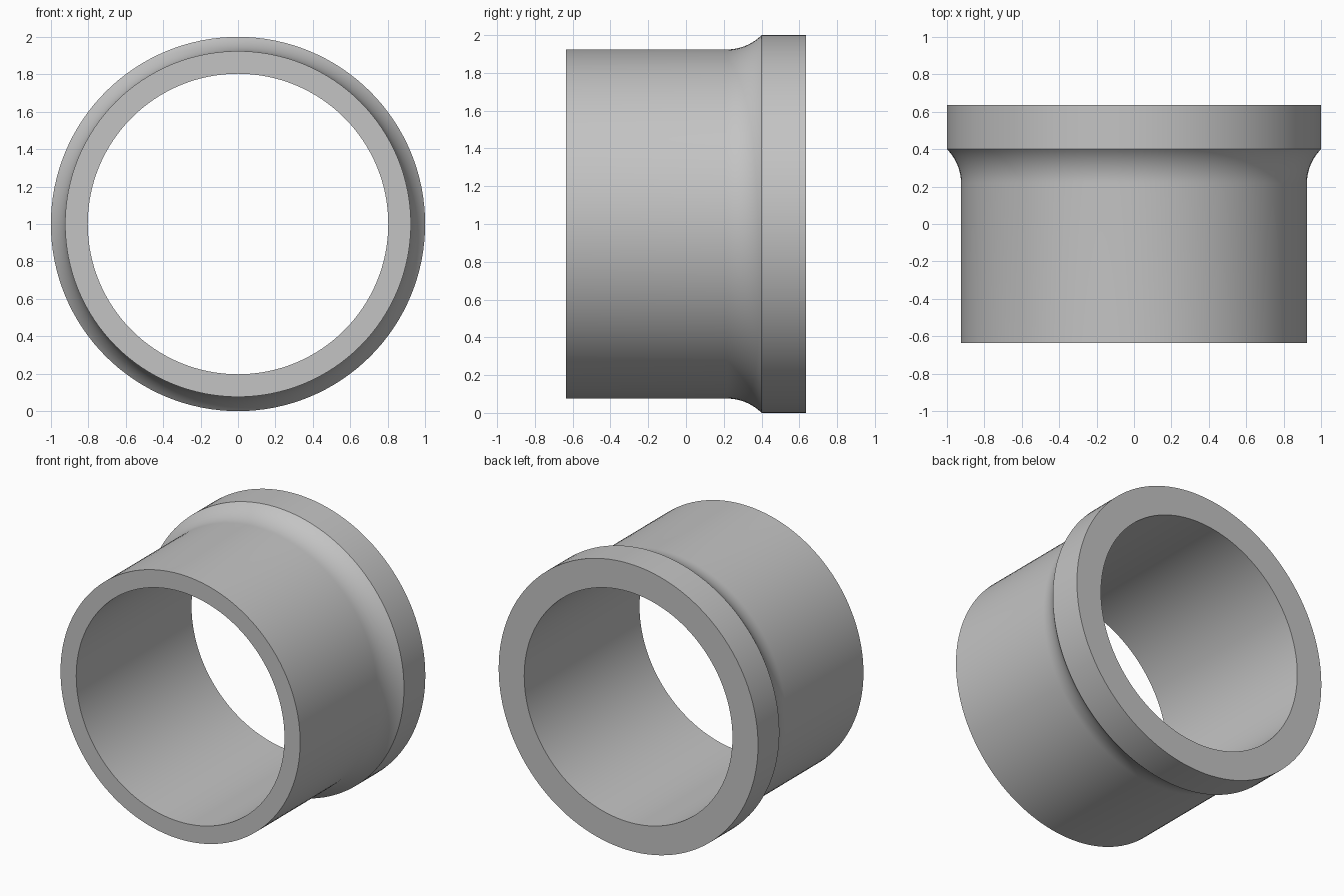
import bpy, bmesh, math
from mathutils import Vector, Matrix

cube = bpy.data.objects.get("Cube")
if cube:
    bpy.data.objects.remove(cube, do_unlink=True)

SEGMENTS = 128
HALF_LENGTH = 0.635
BORE, BODY, FLANGE = 0.803, 0.924, 1.0
FLANGE_START, FILLET = 0.4, 0.26

# Plain grey finish
grey = bpy.data.materials.new("plain_grey")
grey.use_nodes = True
colour = (0.55, 0.55, 0.55, 1)
grey.diffuse_color = colour
grey.node_tree.nodes["Principled BSDF"].inputs["Base Color"].default_value = colour

# Wall section as (radius, y): bore, body, concave fillet, flange
sweep = math.acos(1 - (FLANGE - BODY) / FILLET)
fillet_start = FLANGE_START - FILLET * math.sin(sweep)
profile = [(BORE, HALF_LENGTH), (BORE, -HALF_LENGTH), (BODY, -HALF_LENGTH)]
for i in range(13):
    a = sweep * i / 12
    profile.append((BODY + FILLET * (1 - math.cos(a)), fillet_start + FILLET * math.sin(a)))
profile.append((FLANGE, HALF_LENGTH))

# Revolve the section around the y axis
bm = bmesh.new()
rings = []
for s in range(SEGMENTS):
    turn = Matrix.Rotation(math.tau * s / SEGMENTS, 3, 'Y')
    rings.append([bm.verts.new(turn @ Vector((r, y, 0)) + Vector((0, 0, 1)))
                  for r, y in profile])
count = len(profile)
for s, ring in enumerate(rings):
    following = rings[(s + 1) % SEGMENTS]
    for i in range(count):
        j = (i + 1) % count
        bm.faces.new((ring[i], ring[j], following[j], following[i]))
bmesh.ops.recalc_face_normals(bm, faces=bm.faces)

mesh = bpy.data.meshes.new("flanged_sleeve")
bm.to_mesh(mesh)
bm.free()
mesh.materials.append(grey)
sleeve = bpy.data.objects.new("flanged_sleeve", mesh)
bpy.context.collection.objects.link(sleeve)

# Smooth walls with crisp rims
bpy.ops.object.select_all(action='DESELECT')
sleeve.select_set(True)
bpy.context.view_layer.objects.active = sleeve
bpy.ops.object.shade_smooth_by_angle(angle=math.radians(30))
